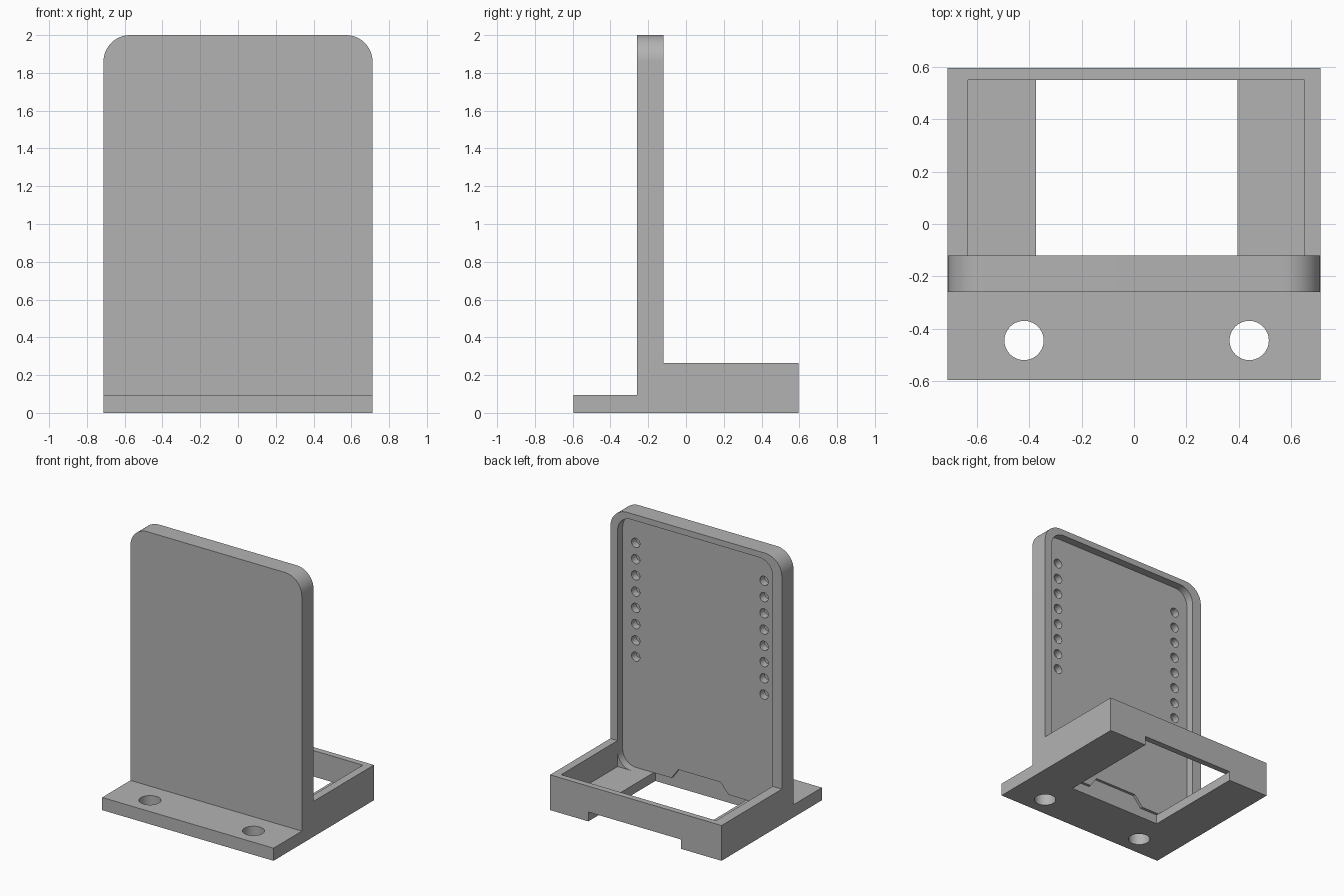
import bpy, bmesh, math

cube = bpy.data.objects.get("Cube")
if cube:
    bpy.data.objects.remove(cube, do_unlink=True)

grey = bpy.data.materials.new("plain_grey")
grey.use_nodes = True
colour = (0.45, 0.45, 0.45, 1)
grey.diffuse_color = colour
grey.node_tree.nodes["Principled BSDF"].inputs["Base Color"].default_value = colour


def prism(name, outline, axis, lo, hi, radius=0, rounded=None):
    """Extrude a 2D outline along an axis, rounding the edges chosen by a rule."""
    def place(p, d):
        return {"x": (d, p[0], p[1]), "y": (p[0], d, p[1]), "z": (p[0], p[1], d)}[axis]
    bm = bmesh.new()
    face = bm.faces.new([bm.verts.new(place(p, lo)) for p in outline])
    moved = bmesh.ops.extrude_face_region(bm, geom=[face])["geom"]
    step = [b - a for a, b in zip(place((0, 0), lo), place((0, 0), hi))]
    bmesh.ops.translate(bm, vec=step, verts=[g for g in moved if isinstance(g, bmesh.types.BMVert)])
    if radius:
        edges = [e for e in bm.edges if rounded(e)]
        bmesh.ops.bevel(bm, geom=edges, offset=radius, segments=12, profile=0.5, affect="EDGES")
    bmesh.ops.recalc_face_normals(bm, faces=bm.faces)
    mesh = bpy.data.meshes.new(name)
    bm.to_mesh(mesh)
    bm.free()
    obj = bpy.data.objects.new(name, mesh)
    bpy.context.collection.objects.link(obj)
    return obj


def rect(x0, x1, y0, y1):
    return [(x0, y0), (x1, y0), (x1, y1), (x0, y1)]


def circle(cx, cy, r, n):
    return [(cx + r * math.cos(math.tau * i / n), cy + r * math.sin(math.tau * i / n)) for i in range(n)]


def cut(obj, cutter):
    cutter.hide_render = True
    mod = obj.modifiers.new("cut", "BOOLEAN")
    mod.operation = "DIFFERENCE"
    mod.solver = "EXACT"
    mod.object = cutter
    bpy.context.view_layer.objects.active = obj
    bpy.ops.object.modifier_apply(modifier=mod.name)
    bpy.data.objects.remove(cutter, do_unlink=True)


def span(e):
    return [abs(a - b) for a, b in zip(e.verts[0].co, e.verts[1].co)]


# Body: side profile of foot, upright plate and rear tray, with rounded top corners
HALF, FRONT, BACK = 0.712, -0.26, -0.12
FLOOR, LEFT, RIGHT = 0.07, 0.652, -0.635
profile = [(-0.595, 0), (0.595, 0), (0.595, 0.265), (BACK, 0.265),
           (BACK, 2), (FRONT, 2), (FRONT, 0.095), (-0.595, 0.095)]
body = prism("stand_body", profile, "x", -HALF, HALF, 0.14,
             lambda e: min(v.co.z for v in e.verts) > 1.9 and span(e)[1] > 0.1 and span(e)[0] < 0.1)

# Tray cavity and shallow rounded recess in the back of the plate
cut(body, prism("tray_cavity", rect(RIGHT, LEFT, BACK, 0.55), "z", FLOOR, 0.5))
cut(body, prism("plate_recess", rect(RIGHT, LEFT, FLOOR, 1.955), "y", -0.18, -0.08, 0.11,
                lambda e: span(e)[1] > 0.05))

# Floor opening running out under the rear wall, with a tapered relief in the plate
relief = [(-0.375, -0.1), (0.395, -0.1), (0.395, FLOOR), (0.246, FLOOR),
          (0.19, 0.147), (-0.16, 0.147), (-0.228, FLOOR), (-0.375, FLOOR)]
cut(body, prism("cable_relief", relief, "y", -0.2, -0.1))
cut(body, prism("floor_opening", rect(-0.375, 0.395, -0.15, 0.7), "z", -0.1, FLOOR))

# Screw holes through the foot
for x in (-0.42, 0.44):
    cut(body, prism("foot_hole", circle(x, -0.445, 0.075, 40), "z", -0.1, 0.3))

# Two columns of blind holes in the recess
for x in (-0.522, 0.544):
    for i in range(8):
        cut(body, prism("peg_hole", circle(x, 1.755 - 0.122 * i, 0.035, 20), "y", -0.235, -0.1))

body.data.materials.clear()
body.data.materials.append(grey)
for poly in body.data.polygons:
    poly.material_index = 0
bpy.ops.object.select_all(action="DESELECT")
body.select_set(True)
bpy.context.view_layer.objects.active = body
bpy.ops.object.shade_smooth_by_angle(angle=math.radians(30))
